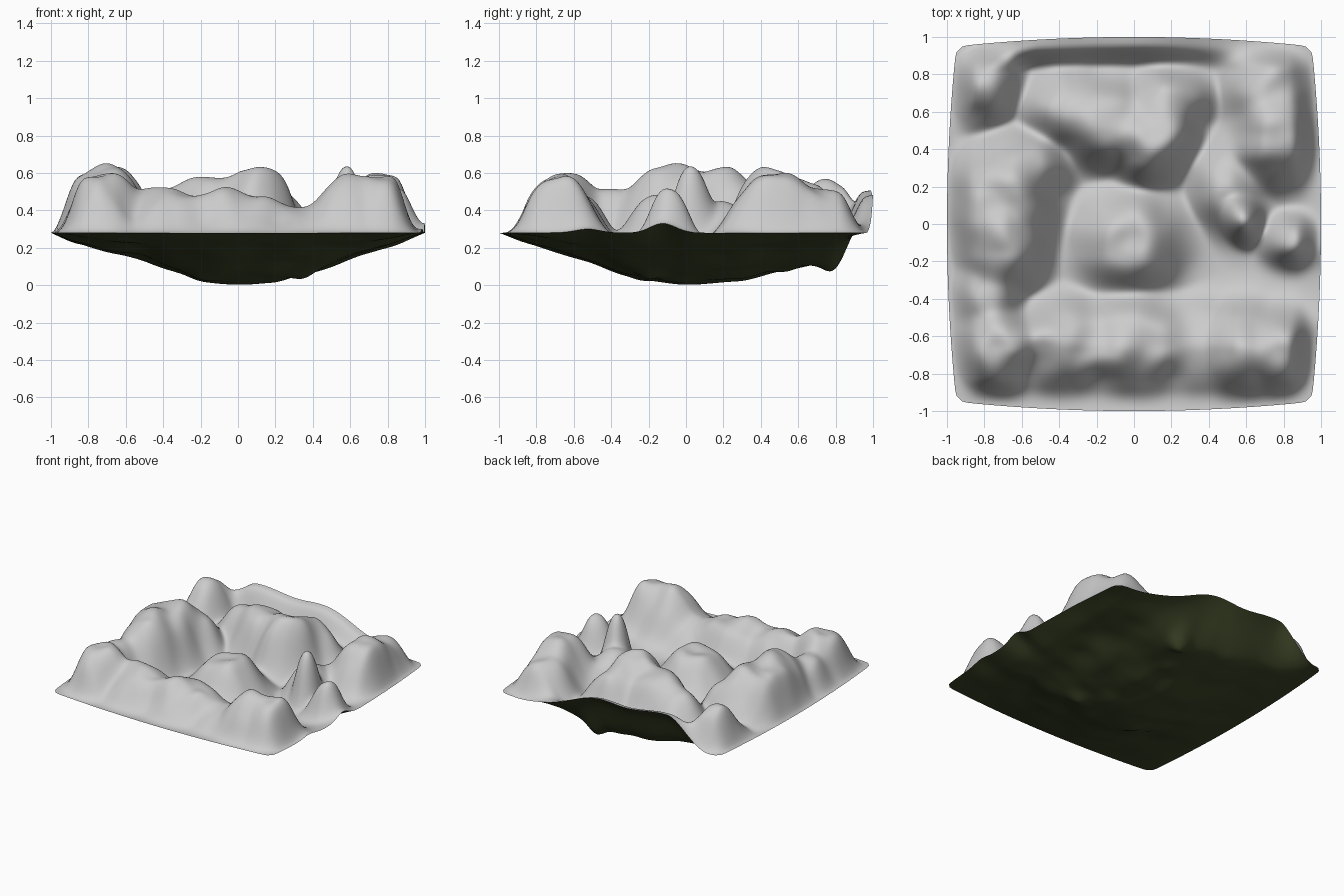
import bpy, bmesh, math
from mathutils import Vector, noise

if "Cube" in bpy.data.objects:
    bpy.data.objects.remove(bpy.data.objects["Cube"])

N = 140      # grid cells per side
RIM = 0.28   # height of the outer edge

def material(name, col):
    m = bpy.data.materials.new(name)
    m.diffuse_color = (*col, 1)
    m.use_nodes = True
    m.node_tree.nodes["Principled BSDF"].inputs["Base Color"].default_value = m.diffuse_color
    return m

def smooth(a, b, t):
    t = min(1, max(0, (t - a) / (b - a)))
    return t * t * (3 - 2 * t)

def interp(pts, t):
    for (a, fa), (b, fb) in zip(pts, pts[1:]):
        if t <= b:
            return fa + (fb - fa) * max(0, (t - a) / (b - a))
    return pts[-1][1]

# hills: x, y, radius x, radius y, rise above the rim, turn in degrees
HILLS = [
    (-0.73, -0.66, .18, .19, .33, 0), (-0.38, -0.64, .26, .20, .23, 0),   # front ridge
    (0.00, -0.63, .28, .21, .23, 0), (0.36, -0.65, .24, .20, .15, 0),
    (0.58, -0.67, .18, .20, .28, 0), (0.77, -0.68, .15, .18, .31, 0),
    (-0.72, 0.08, .24, .28, .35, 0), (-0.69, -0.16, .18, .18, .33, 0),    # left plateau
    (-0.78, -0.40, .16, .18, .22, 0), (-0.62, 0.30, .22, .17, .25, 0),
    (-0.80, 0.74, .16, .19, .26, -20),                                    # back left corner
    (-0.02, -0.09, .25, .24, .21, 0),                                     # middle mound
    (0.11, 0.47, .18, .22, .34, -20), (-0.14, 0.54, .22, .20, .30, 0),    # large mound
    (-0.36, 0.62, .20, .18, .22, 0), (0.18, 0.66, .19, .14, .24, 0),
    (0.58, 0.03, .085, .11, .34, 20), (0.50, 0.16, .15, .21, .18, 25),    # sharp peak
    (0.58, 0.32, .17, .18, .13, 0),
    (0.84, -0.09, .13, .11, .22, 0),                                      # right knoll
    (0.76, 0.46, .19, .21, .32, 0), (0.73, 0.70, .19, .20, .24, 0),       # right hill
]
# small hanging lumps underneath: x, y, radius, depth
LUMPS = [(.35, -.2, .07, .05), (.23, .79, .07, .09), (.12, .53, .07, .03), (-.2, -.25, .08, .03)]

def place(u, v):
    """Square with bulging sides and slightly rounded corners."""
    k = 1 - 0.022 * abs(u * v) ** 50
    return u * (1 - .05 * v * v) * k, v * (1 - .05 * u * u) * k

def lip(u):
    """Raised part of the back edge."""
    wave = 1 + .08 * math.sin(9 * u)
    return .21 * smooth(-.92, -.55, u) * (1 - smooth(-.1, .85, u)) * wave

def edge_height(u, v):
    side = smooth(.7, 1, u) * (.05 * math.exp(-((v + .13) / .1) ** 2) + .02 * math.exp(-((v + .55) / .1) ** 2))
    return RIM + side

def top_height(u, v):
    x, y = place(u, v)
    total = 0
    for hx, hy, rx, ry, h, turn in HILLS:
        c, s = math.cos(math.radians(turn)), math.sin(math.radians(turn))
        dx, dy = x - hx, y - hy
        r2 = ((c * dx + s * dy) / rx) ** 2 + ((c * dy - s * dx) / ry) ** 2
        total += (h * math.exp(-0.7 * r2 ** 1.4)) ** 3.5
    rise = total ** (1 / 3.5)
    fall = smooth(-.02, .14, 1 - abs(u)) * smooth(-.02, .14, 1 - abs(v))
    fall *= smooth(0, .04, 1 - abs(u)) * smooth(0, .04, 1 - abs(v))
    rough = .05 * noise.noise(Vector((x * 6, y * 6, 3))) * min(1, rise * 5)
    dip = .11 * (1 - u * u) * (1 - v * v) * (1 - smooth(0, .25, rise))
    return edge_height(u, v) - dip + (rise + rough) * fall + lip(u) * smooth(.83, .96, v)

# bowl depth across the width and along the length
WIDE = [(-1, 0), (-.9, .05), (-.7, .10), (-.5, .145), (-.35, .215), (-.22, .26), (0, .285),
        (.2, .268), (.36, .23), (.5, .18), (.65, .12), (.85, .07), (1, 0)]
LONG = [(-1, 0), (-.9, .035), (-.7, .10), (-.5, .16), (-.35, .22), (-.2, .255), (0, .285),
        (.3, .258), (.5, .21), (.65, .18), (.78, .15), (.86, .10), (.95, .04), (1, 0)]

def bottom_height(u, v):
    x, y = place(u, v)
    depth = interp(WIDE, u) * interp(LONG, v) / .285
    inside = (1 - u ** 4) * (1 - v ** 4)
    for lx, ly, r, d in LUMPS:
        depth += d * math.exp(-((x - lx) ** 2 + (y - ly) ** 2) / r ** 2)
    depth += .025 * inside * noise.noise(Vector((x * 5, y * 5, 8))) * smooth(.05, .3, math.hypot(x, y))
    return max(.003, edge_height(u, v) - depth + lip(u) * smooth(.8, 1, v))

def sheet(name, height, mat, flip, soften):
    bm = bmesh.new()
    rows = []
    for j in range(N + 1):
        v = 2 * j / N - 1
        rows.append([bm.verts.new((*place(u, v), height(u, v)))
                     for u in (2 * i / N - 1 for i in range(N + 1))])
    for j in range(N):
        for i in range(N):
            q = [rows[j][i], rows[j][i + 1], rows[j + 1][i + 1], rows[j + 1][i]]
            f = bm.faces.new(q[::-1] if flip else q)
            f.smooth = True
    # soften the interior, keeping the rim in place
    inner = [w for w in bm.verts if not w.is_boundary]
    for _ in range(soften):
        bmesh.ops.smooth_vert(bm, verts=inner, factor=.5, use_axis_z=True)
    me = bpy.data.meshes.new(name)
    bm.to_mesh(me)
    bm.free()
    me.materials.append(mat)
    ob = bpy.data.objects.new(name, me)
    bpy.context.collection.objects.link(ob)

# hilly ground on top, dark bowl underneath
sheet("hilly_ground", top_height, material("light grey", (.6, .6, .6)), False, 3)
sheet("underside", bottom_height, material("dark olive", (.045, .058, .02)), True, 12)
